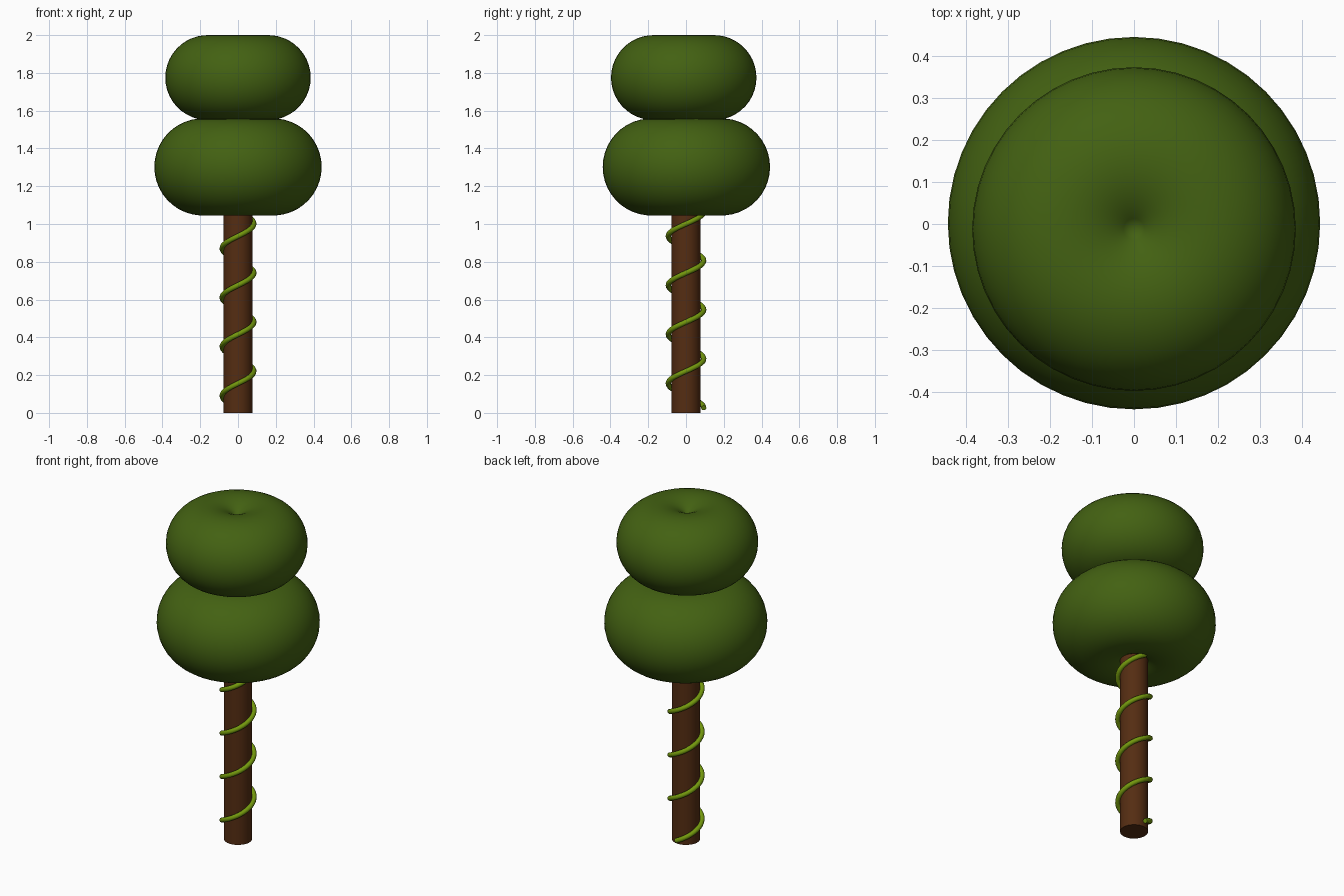
import bpy, bmesh
from math import sin, cos, pi, tau, acos

if "Cube" in bpy.data.objects:
    bpy.data.objects.remove(bpy.data.objects["Cube"])


def paint(obj, name, color):
    mat = bpy.data.materials.get(name) or bpy.data.materials.new(name)
    mat.diffuse_color = (*color, 1)
    mat.use_nodes = True
    mat.node_tree.nodes["Principled BSDF"].inputs["Base Color"].default_value = mat.diffuse_color
    obj.data.materials.append(mat)


def mesh_object(name, bm):
    mesh = bpy.data.meshes.new(name)
    bm.to_mesh(mesh)
    bm.free()
    obj = bpy.data.objects.new(name, mesh)
    bpy.context.collection.objects.link(obj)
    return obj


def foliage(name, center, ring, tube, segments=48, steps=32):
    """Lathe a tube arc that starts and ends on the axis (dimpled ball)."""
    bm = bmesh.new()
    limit = acos(-ring / tube)          # angle where the arc meets the axis
    pts = []
    for i in range(steps + 1):
        a = -limit + 2 * limit * i / steps
        r = max(ring + tube * cos(a), 0)
        pts.append(bm.verts.new((r, 0, tube * sin(a))))
    edges = [bm.edges.new(p) for p in zip(pts, pts[1:])]
    bmesh.ops.spin(bm, geom=pts + edges, cent=(0, 0, 0), axis=(0, 0, 1),
                   angle=tau, steps=segments, use_duplicate=False)
    bmesh.ops.remove_doubles(bm, verts=bm.verts, dist=1e-4)
    bmesh.ops.recalc_face_normals(bm, faces=bm.faces)
    for f in bm.faces:
        f.smooth = True
    obj = mesh_object(name, bm)
    obj.location = center
    paint(obj, "leaf_green", (0.056, 0.12, 0.006))
    return obj


# Foliage: two stacked dimpled balls
foliage("lower_foliage", (0, 0.002, 1.302), 0.186, 0.257)
foliage("upper_foliage", (0, -0.012, 1.775), 0.16, 0.225)

# Trunk
bpy.ops.mesh.primitive_cylinder_add(vertices=32, radius=0.076, depth=1.15,
                                    location=(0, 0, 0.575))
trunk = bpy.context.object
trunk.name = "trunk"
bpy.ops.object.shade_smooth_by_angle()
paint(trunk, "bark_brown", (0.09, 0.026, 0.006))

# Vine: helix rising counter-clockwise from the back of the trunk
turns, per_turn = 4, 32
curve = bpy.data.curves.new("vine", "CURVE")
curve.dimensions = "3D"
curve.bevel_depth = 0.014
curve.bevel_resolution = 3
curve.use_fill_caps = True
path = curve.splines.new("POLY")
count = turns * per_turn
path.points.add(count)
for i, p in enumerate(path.points):
    a = pi / 2 + tau * i / per_turn
    p.co = (0.084 * cos(a), 0.094 * sin(a), 0.026 + 1.04 * i / count, 1)
path.use_smooth = True
vine = bpy.data.objects.new("vine", curve)
bpy.context.collection.objects.link(vine)
paint(vine, "vine_green", (0.17, 0.31, 0.004))
